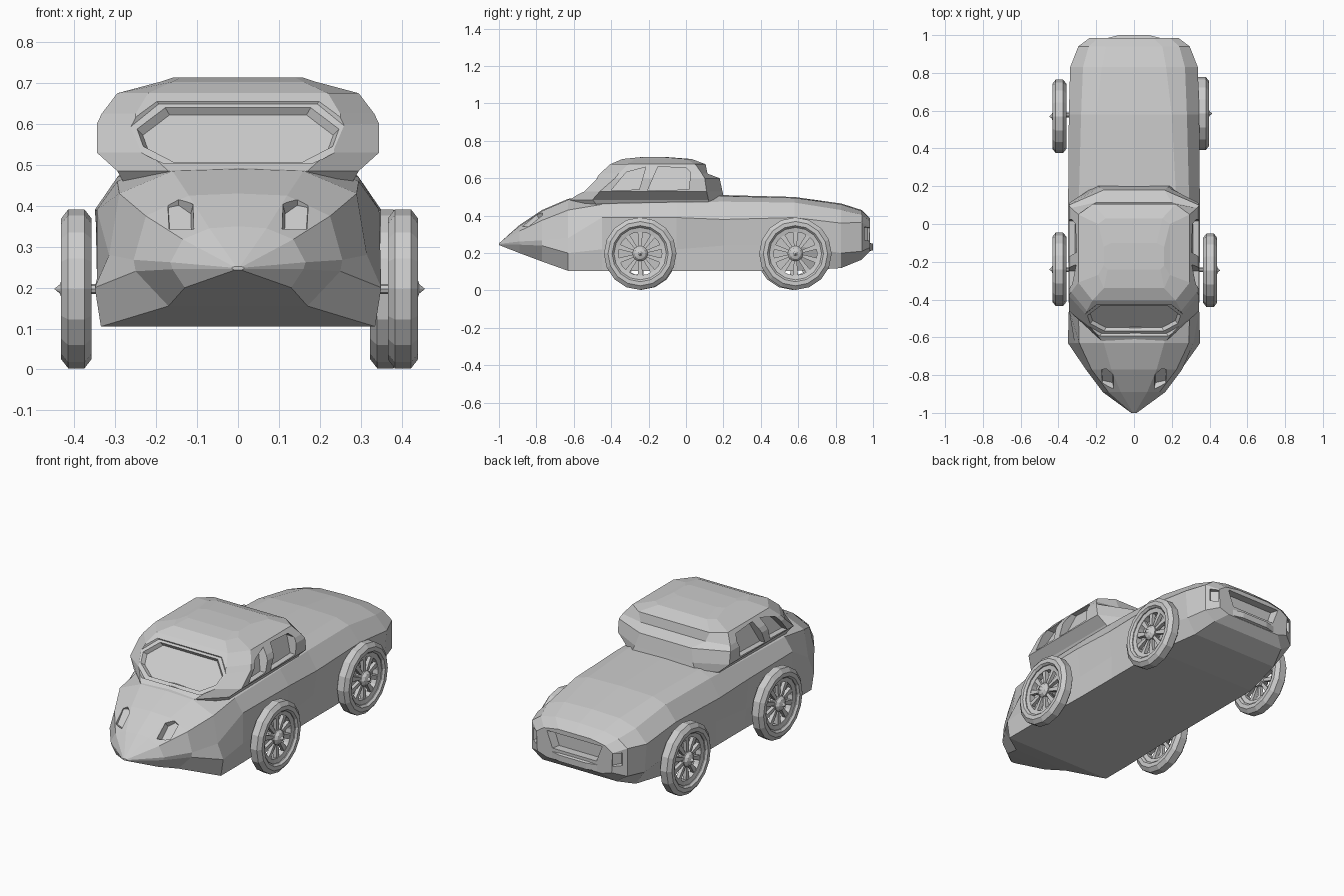
import bpy, bmesh, math
from mathutils import Matrix, Vector

if "Cube" in bpy.data.objects:
    bpy.data.objects.remove(bpy.data.objects["Cube"])


def make(name, bm):
    bmesh.ops.remove_doubles(bm, verts=bm.verts, dist=1e-5)
    bmesh.ops.recalc_face_normals(bm, faces=bm.faces)
    me = bpy.data.meshes.new(name)
    bm.to_mesh(me)
    bm.free()
    ob = bpy.data.objects.new(name, me)
    bpy.context.collection.objects.link(ob)
    return ob


def loft(name, rings, closed=False):
    """Skin rings of 3D points; cap both ends unless the rings form a loop."""
    bm = bmesh.new()
    vs = [[bm.verts.new(p) for p in r] for r in rings]
    n, m = len(rings[0]), len(rings)
    for i in range(m if closed else m - 1):
        a, b = vs[i], vs[(i + 1) % m]
        for j in range(n):
            k = (j + 1) % n
            bm.faces.new((a[j], a[k], b[k], b[j]))
    if not closed:
        bm.faces.new(vs[0])
        bm.faces.new(vs[-1])
    return make(name, bm)


def mirror_ring(half):
    """Close a half ring (first and last points on x = 0)."""
    return half + [(-x, y, z) for x, y, z in reversed(half[1:-1])]


def cut(ob, cutter):
    mod = ob.modifiers.new("cut", 'BOOLEAN')
    mod.operation = 'DIFFERENCE'
    mod.solver = 'EXACT'
    mod.object = cutter
    bpy.context.view_layer.objects.active = ob
    bpy.ops.object.modifier_apply(modifier=mod.name)
    bpy.data.objects.remove(cutter)


def tilted_cutter(pts, centre, tilt, depth, taper=0.85):
    """Tapered prism: outline in local XZ, facing -y, leaned back by tilt."""
    rot = Matrix.Translation(centre) @ Matrix.Rotation(-tilt, 4, 'X')
    rings = [[rot @ Vector((x * s, d, z * s)) for x, z in pts]
             for d, s in ((-0.12, 1.0), (0, 1.0), (depth, taper))]
    return loft("cutter", rings)


# Lower body: y, bottom z, bottom x, low side, high side, shoulder, top edge, top z
sections = [
    (-1.0, .243, .008, .015, .246, .015, .249, .01, .251, .005, .252, .252),
    (-.89, .20, .13, .16, .245, .165, .262, .135, .318, .07, .345, .35),
    (-.77, .155, .17, .25, .24, .255, .268, .225, .375, .12, .425, .43),
    (-.63, .105, .335, .35, .20, .315, .28, .29, .43, .16, .485, .49),
    (-.45, .105, .335, .345, .22, .345, .39, .295, .46, .20, .50, .51),
    (-.05, .105, .325, .335, .22, .35, .39, .295, .47, .20, .51, .51),
    (.20, .105, .325, .325, .24, .348, .38, .29, .475, .22, .505, .51),
    (.58, .105, .325, .345, .24, .345, .39, .28, .47, .20, .495, .50),
    (.83, .12, .27, .325, .20, .338, .36, .27, .43, .17, .46, .465),
    (.94, .165, .23, .295, .21, .295, .365, .24, .405, .15, .425, .43),
    (.985, .21, .17, .23, .23, .235, .34, .19, .37, .10, .385, .385),
]
rings = []
for y, zb, bx, x1, z1, x2, z2, x3, z3, x4, z4, zt in sections:
    rings.append(mirror_ring([(0, y, zb), (bx, y, zb), (x1, y, z1), (x2, y, z2),
                              (x3, y, z3), (x4, y, z4), (0, y, zt)]))
body = loft("car_body", rings)

# Headlight, tail panel and tail light recesses
for s in (1, -1):
    lamp = [(.03 * s, .055), (0, .065), (-.035 * s, .03), (-.037 * s, -.065),
            (-.02 * s, -.06), (.025 * s, -.045)]
    cut(body, tilted_cutter(lamp, (.145 * s, -.818, .38), math.radians(45), .025))
    tail = [[(.255 * s, .935, .27), (.255 * s, .935, .34),
             (.225 * s, .97, .335), (.225 * s, .97, .265)]]
    tail.append([(x + .1 * s, y + .1, z) for x, y, z in tail[0]])
    cut(body, loft("cutter", tail))
panel = [(-.14, .27), (.14, .27), (.175, .36), (-.175, .36)]
cut(body, loft("cutter", [[(x * k, y, z) for x, z in panel]
                          for y, k in ((.94, .9), (1.0, 1), (1.1, 1))]))

# Rear bumper lip
lip = []
for x, y in ((-.23, .95), (-.16, .98), (-.08, 1.0), (.08, 1.0), (.16, .98), (.23, .95)):
    lip.append([(x, y - .04, .205), (x, y, .215), (x, y, .25), (x, y - .04, .26)])
loft("rear_bumper", lip)

# Cabin rings: z, front y, front x, side x, side front y, side rear y, rear y, rear x
cabin_rings = []
for z, yf, xf, xs, ysf, ysr, yr, xr in [
        (.44, -.60, .17, .27, -.46, .12, .20, .20),
        (.485, -.62, .17, .295, -.50, .12, .205, .20),
        (.53, -.555, .22, .345, -.46, .11, .195, .18),
        (.60, -.485, .25, .345, -.38, .10, .18, .16),
        (.625, -.46, .25, .333, -.36, .085, .115, .20),
        (.675, -.405, .22, .295, -.31, .05, .105, .22),
        (.703, -.34, .16, .19, -.27, .00, .03, .15),
        (.713, -.24, .14, .16, -.22, -.12, -.10, .12)]:
    cabin_rings.append(mirror_ring([(0, yf, z), (xf, yf, z), (xs, ysf, z), (xs, ysr, z),
                                    (xr, yr, z), (0, yr, z)]))
cabin = loft("cabin", cabin_rings)

# Windscreen: shallow frame step, then the glass recess
glass = [(-.16, -.095), (.16, -.095), (.235, -.04), (.25, .02), (.18, .095),
         (-.18, .095), (-.25, .02), (-.235, -.04)]
frame = [(x * 1.12, z * 1.2) for x, z in glass]
cut(cabin, tilted_cutter(frame, (0, -.510, .580), math.radians(45), .012, .96))
cut(cabin, tilted_cutter(glass, (0, -.503, .577), math.radians(45), .025, .93))

# Side window recesses
for s in (1, -1):
    for quad in ([(-.40, .535), (-.25, .54), (-.215, .66), (-.32, .632)],
                 [(-.205, .535), (.015, .54), (.025, .63), (.0, .655), (-.15, .662)]):
        inner = [(s * (.315 - .3 * (z - .53)), y, z) for y, z in quad]
        outer = [(s * .45, y, z) for y, z in quad]
        cut(cabin, loft("cutter", [inner, outer]))


def lathe(name, profile, n, at):
    """Spin a closed (x, radius) profile about the x axis."""
    rs = []
    for i in range(n):
        a = 2 * math.pi * i / n
        rs.append([(at[0] + x, at[1] + r * math.cos(a), at[2] + r * math.sin(a))
                   for x, r in profile])
    return loft(name, rs, closed=True)


def wheel(name, side, at):
    # Tyre and rim
    lathe(name + "_tyre", [(-.037, .15), (-.037, .172), (-.02, .194), (.02, .194),
                           (.037, .172), (.037, .15), (.026, .14), (-.026, .14)], 16, at)
    lathe(name + "_rim", [(-.022, .145), (.022, .145), (.016, .116), (-.016, .116)], 20, at)
    # Tapered spokes
    for i in range(10):
        m = Matrix.Translation(at) @ Matrix.Rotation(math.tau * i / 10, 4, 'X')
        spoke = [[m @ Vector((side * .004 + dx * .01, dy * w, r))
                  for dx, dy in ((-1, -1), (1, -1), (1, 1), (-1, 1))]
                 for r, w in ((.03, .007), (.122, .014))]
        loft(name + "_spoke", spoke)
    # Hub with pointed cap
    hub = [(-.02, .001), (-.02, .04), (.02, .042), (.034, .03), (.04, .012), (.053, .001)]
    lathe(name + "_hub", [(x * side, r) for x, r in hub], 10, at)


wheel("front_left_wheel", -1, (-.395, -.24, .197))
wheel("rear_left_wheel", -1, (-.395, .57, .197))
wheel("front_right_wheel", 1, (.403, -.245, .197))
wheel("rear_right_wheel", 1, (.36, .585, .197))

# Axles
for name, y, x1 in (("front_axle", -.243, .40), ("rear_axle", .577, .36)):
    ring = [(.012 * math.cos(a), .012 * math.sin(a))
            for a in (math.tau * i / 8 for i in range(8))]
    loft(name, [[(x, y + p, .197 + q) for p, q in ring] for x in (-.395, x1)])
